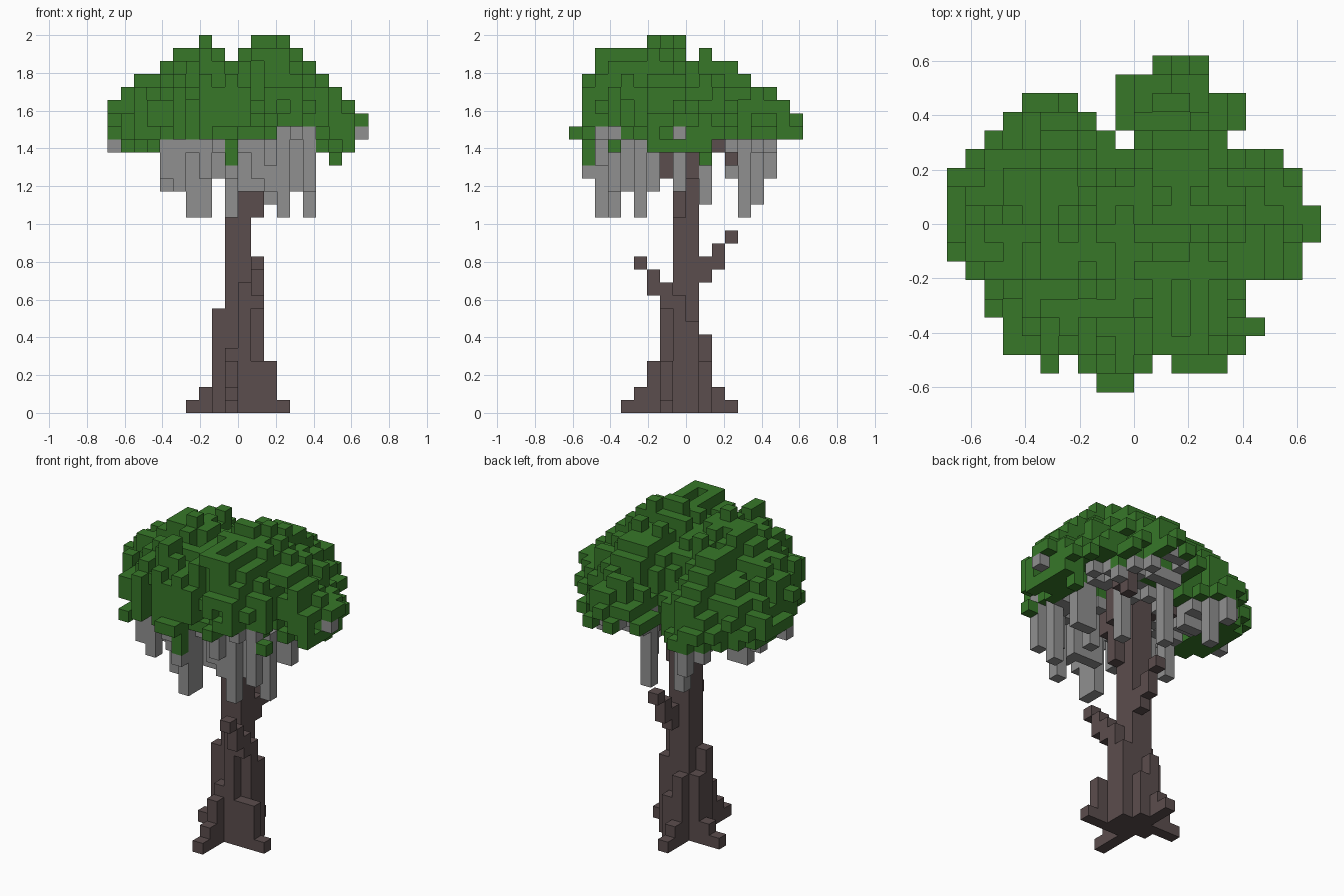
import bpy
import bmesh
import random

cube = bpy.data.objects.get("Cube")
if cube:
    bpy.data.objects.remove(cube, do_unlink=True)

random.seed(5)
V = 2 / 29           # block size
CX, CY = 10, 9       # grid centre


def material(name, rgb):
    m = bpy.data.materials.new(name)
    m.use_nodes = True
    color = (*rgb, 1)
    m.diffuse_color = color
    m.node_tree.nodes["Principled BSDF"].inputs["Base Color"].default_value = color
    return m


def column(cells, i, j, low, high):
    cells.update((i, j, k) for k in range(low, high + 1))


def build(name, cells, solid, mat):
    """Mesh the block faces that are not covered by another block."""
    bm = bmesh.new()
    corners = {}

    def vert(p):
        if p not in corners:
            corners[p] = bm.verts.new(((p[0] - CX) * V, (p[1] - CY) * V, p[2] * V))
        return corners[p]

    for cell in sorted(cells):
        for axis in range(3):
            for side in (0, 1):
                near = list(cell)
                near[axis] += 2 * side - 1
                if tuple(near) in solid:
                    continue
                a, b = (axis + 1) % 3, (axis + 2) % 3
                loop = []
                for da, db in ((0, 0), (1, 0), (1, 1), (0, 1)):
                    p = list(cell)
                    p[axis] += side
                    p[a] += da
                    p[b] += db
                    loop.append(vert(tuple(p)))
                bm.faces.new(loop if side else loop[::-1])
    mesh = bpy.data.meshes.new(name)
    bm.to_mesh(mesh)
    bm.free()
    mesh.materials.append(mat)
    obj = bpy.data.objects.new(name, mesh)
    bpy.context.collection.objects.link(obj)


def underside(i, j):
    """Lowest leaf block of a crown column, lobe by lobe."""
    if i in (0, 19):
        return 22 if i else 21
    if j >= 12:
        return random.choice((21, 22)) if i >= 9 else 20      # rear lobes
    if i > 12 and j >= 9:
        return 20 if i > 16 and j < 11 else 22                # notch on the left side
    if j <= 3 and 3 < i < 16:
        return 19 if i in (9, 10) and j == 1 else 22 if i > 12 else 21
    if i < 4 or i > 15:
        return 20
    return random.choice((21, 21, 22))


# Trunk core with stepped buttress roots: (i, j, top block)
trunk = set()
for i in (9, 10):
    for j in (8, 9):
        column(trunk, i, j, 0, 20)
for i, j, top in ((9, 7, 4), (10, 7, 9), (8, 8, 7), (8, 9, 5), (11, 8, 8), (11, 9, 6),
                  (9, 10, 5), (10, 10, 3), (9, 6, 3), (9, 5, 1), (9, 4, 0), (11, 7, 3),
                  (12, 7, 3), (13, 7, 0), (7, 9, 1), (6, 9, 0), (9, 11, 1), (9, 12, 0)):
    column(trunk, i, j, 0, top)

# Twig stubs on the trunk and limbs under the crown: (i, j, low, high)
for limb in ((11, 7, 8, 9), (11, 6, 9, 10), (11, 5, 11, 11),
             (10, 10, 10, 11), (10, 11, 11, 12), (10, 12, 13, 13),
             (11, 8, 15, 18), (11, 7, 18, 19), (12, 6, 20, 20), (12, 9, 18, 20),
             (13, 11, 20, 20), (13, 12, 19, 20), (8, 9, 20, 20), (7, 10, 20, 20),
             (7, 6, 20, 20), (6, 4, 20, 20)):
    column(trunk, *limb)

# Crown outline, one entry per row from front to back
ROWS = [[(8, 9)], [(5, 5), (7, 10), (12, 14)], [(3, 15)], [(3, 16)], [(2, 15)], [(2, 15)],
        [(1, 18)], [(0, 18)], [(0, 19)], [(0, 19)], [(0, 18)], [(0, 18)], [(1, 17)],
        [(2, 8), (10, 14)], [(3, 7), (9, 15)], [(4, 6), (9, 15)], [(9, 13)], [(11, 13)]]
# How far the crown drops from its peak across and along
DROP_X = [5, 4, 3, 3, 2, 1, 1, 0, 1, 1, 1, 0, 0, 0, 1, 2, 3, 4, 5, 5]
DROP_Y = [6, 2, 1, 1, 1, 1, 0, 0, 0, 1, 1, 1, 2, 3, 4, 4, 5, 6]
PEAKS = {(7, 6), (11, 7), (12, 7), (13, 8)}
# Moss strands of set length: column -> lowest block
STRANDS = {(9, 2): 15, (9, 3): 15, (13, 3): 15, (15, 5): 15, (6, 5): 15, (7, 5): 15,
           (10, 13): 15, (4, 6): 17, (5, 3): 17, (11, 4): 17, (12, 6): 17, (14, 4): 17,
           (14, 8): 17, (15, 8): 17, (12, 10): 16, (6, 14): 16, (5, 15): 18, (8, 5): 18}

footprint = {(i, j) for j, row in enumerate(ROWS) for a, b in row for i in range(a, b + 1)}
leaves, vines = set(), set()

for i, j in sorted(footprint):
    rim = any((i + a, j + b) not in footprint for a, b in ((1, 0), (-1, 0), (0, 1), (0, -1)))
    drop = DROP_X[i] + DROP_Y[j]
    if 7 <= i <= 9 and j > 10:
        drop += 2                      # valley between the rear lobes
    if not drop:
        drop = 0 if (i, j) in PEAKS else 1
    elif random.random() < (0.5 if DROP_X[i] and DROP_Y[j] else 0.35):
        drop += 1
    top = max(28 - drop, 21)
    low = min(underside(i, j), top)
    if (i, j) == (17, 10):
        low = 19

    # Rim columns are loose tufts, inner columns are full
    layers = list(range(low, top + 1))
    if rim and j > 0:
        layers = [k for k in layers if random.random() < 0.55] or [random.choice(layers)]
    leaves.update((i, j, k) for k in layers)

    # Hanging moss beneath the leaves
    hang = low
    if (i, j) in STRANDS:
        hang = STRANDS[i, j]
    elif i in (0, 19):
        hang = low - 1 if j == 8 else low
    elif 3 < i < 16 and not rim:
        if i != 8 and 1 < j < 7 and random.random() < 0.3:
            hang = random.choice((17, 18, 19))
        elif i < 9 and j > 11 and random.random() < 0.2:
            hang = 18
        elif random.random() < 0.55:
            hang = low - 1
    column(vines, i, j, hang, low - 1)

leaves -= trunk
vines -= trunk | leaves
solid = trunk | leaves | vines

build("trunk", trunk, solid, material("bark brown", (0.105, 0.075, 0.075)))
build("leaf_crown", leaves, solid, material("leaf green", (0.038, 0.185, 0.022)))
build("hanging_moss", vines, solid, material("moss grey", (0.28, 0.28, 0.28)))
